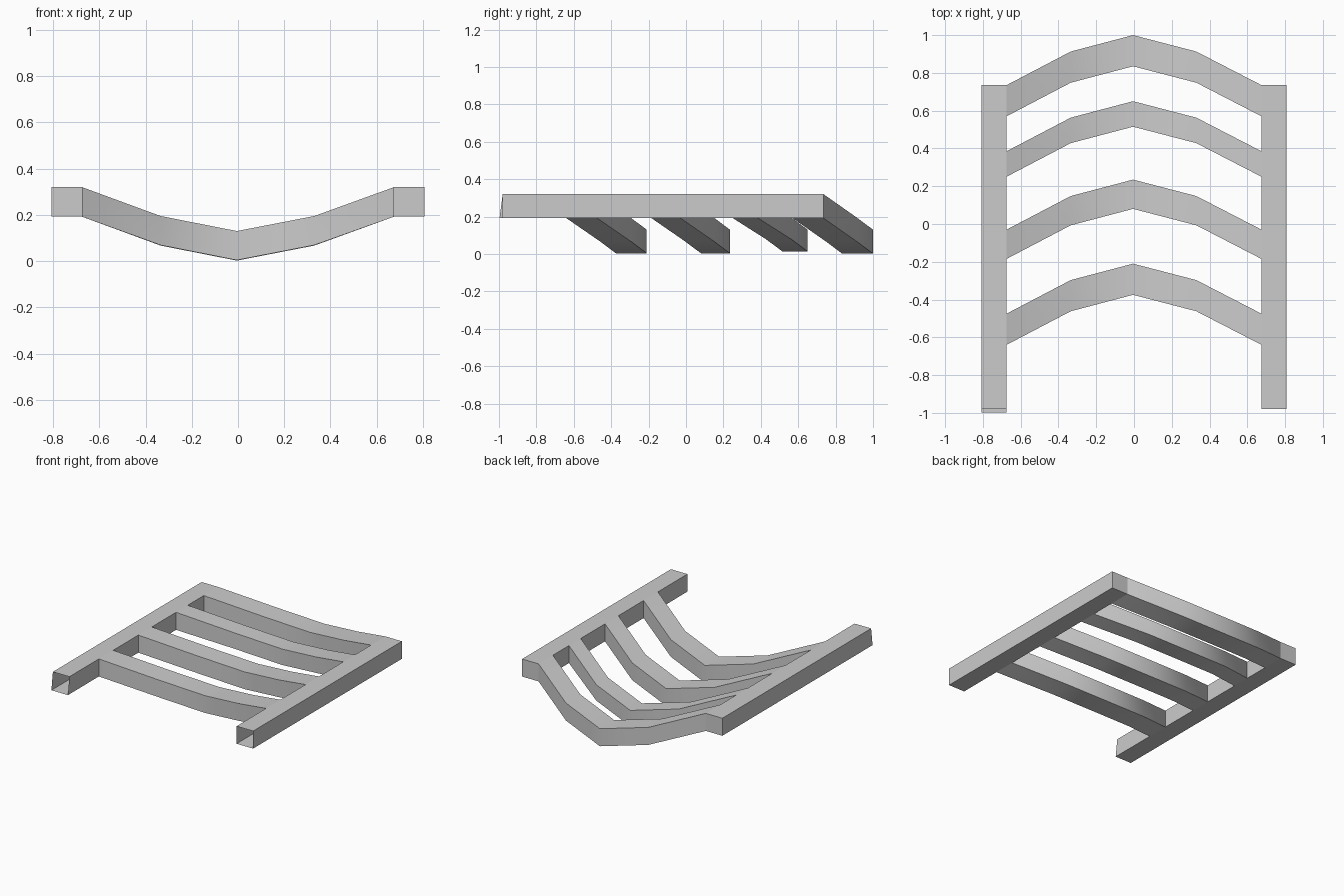
import bpy
import bmesh

if "Cube" in bpy.data.objects:
    bpy.data.objects.remove(bpy.data.objects["Cube"])

grey = bpy.data.materials.new("light grey")
grey.diffuse_color = (0.6, 0.6, 0.6, 1)
grey.use_nodes = True
grey.node_tree.nodes["Principled BSDF"].inputs["Base Color"].default_value = grey.diffuse_color

TOP, BOTTOM = 0.32, 0.192
INNER, OUTER = 0.675, 0.808
BACK = 0.735

# Slats: front and back edge where they meet the rails, back to front
SLATS = {
    "back_slat": (0.57, BACK, 0.0),
    "upper_slat": (0.25, 0.385, 0.012),
    "middle_slat": (-0.185, -0.03, 0.002),
    "lower_slat": (-0.64, -0.475, 0.002),
}
# Sag stations: x, shift backwards, drop
SAG = [(-INNER, 0, 0), (-0.335, 0.178, 0.125), (-0.005, 0.265, 0.19),
       (0.33, 0.178, 0.125), (INNER, 0, 0)]


def make(name, bm):
    bmesh.ops.remove_doubles(bm, verts=bm.verts, dist=1e-5)
    bmesh.ops.recalc_face_normals(bm, faces=bm.faces)
    mesh = bpy.data.meshes.new(name)
    bm.to_mesh(mesh)
    bm.free()
    mesh.materials.append(grey)
    ob = bpy.data.objects.new(name, mesh)
    bpy.context.collection.objects.link(ob)
    bpy.context.view_layer.objects.active = ob
    ob.select_set(True)
    bpy.ops.object.shade_smooth_by_angle(angle=0.52)
    ob.select_set(False)


def quad(bm, *points):
    bm.faces.new([bm.verts.new(p) for p in points])


# Sagging slats: square tubes swept across, open into the rails
for name, (y0, y1, lift) in SLATS.items():
    bm = bmesh.new()
    rings = []
    for x, shift, drop in SAG:
        low = BOTTOM - drop + (lift if drop else 0)
        rings.append([bm.verts.new((x, y + shift, z)) for y, z in
                      ((y0, low), (y1, low), (y1, TOP - drop), (y0, TOP - drop))])
    for a, b in zip(rings, rings[1:]):
        for i in range(4):
            j = (i + 1) % 4
            bm.faces.new((a[i], a[j], b[j], b[i]))
    make(name, bm)

# Side rails: hollow tubes, open at the front, inner wall open at each slat
for name, side, front_top, front_low in (("left_rail", -1, -0.98, -0.997),
                                         ("right_rail", 1, -0.98, -0.98)):
    bm = bmesh.new()
    i, o = side * INNER, side * OUTER
    quad(bm, (i, front_top, TOP), (o, front_top, TOP), (o, BACK, TOP), (i, BACK, TOP))
    quad(bm, (i, front_low, BOTTOM), (o, front_low, BOTTOM), (o, BACK, BOTTOM), (i, BACK, BOTTOM))
    quad(bm, (o, front_low, BOTTOM), (o, front_top, TOP), (o, BACK, TOP), (o, BACK, BOTTOM))
    quad(bm, (i, BACK, BOTTOM), (o, BACK, BOTTOM), (o, BACK, TOP), (i, BACK, TOP))
    # inner wall pieces between the slats
    start_top, start_low = front_top, front_low
    for y0, y1, _ in reversed(SLATS.values()):
        quad(bm, (i, start_low, BOTTOM), (i, start_top, TOP), (i, y0, TOP), (i, y0, BOTTOM))
        start_top = start_low = y1
    make(name, bm)
